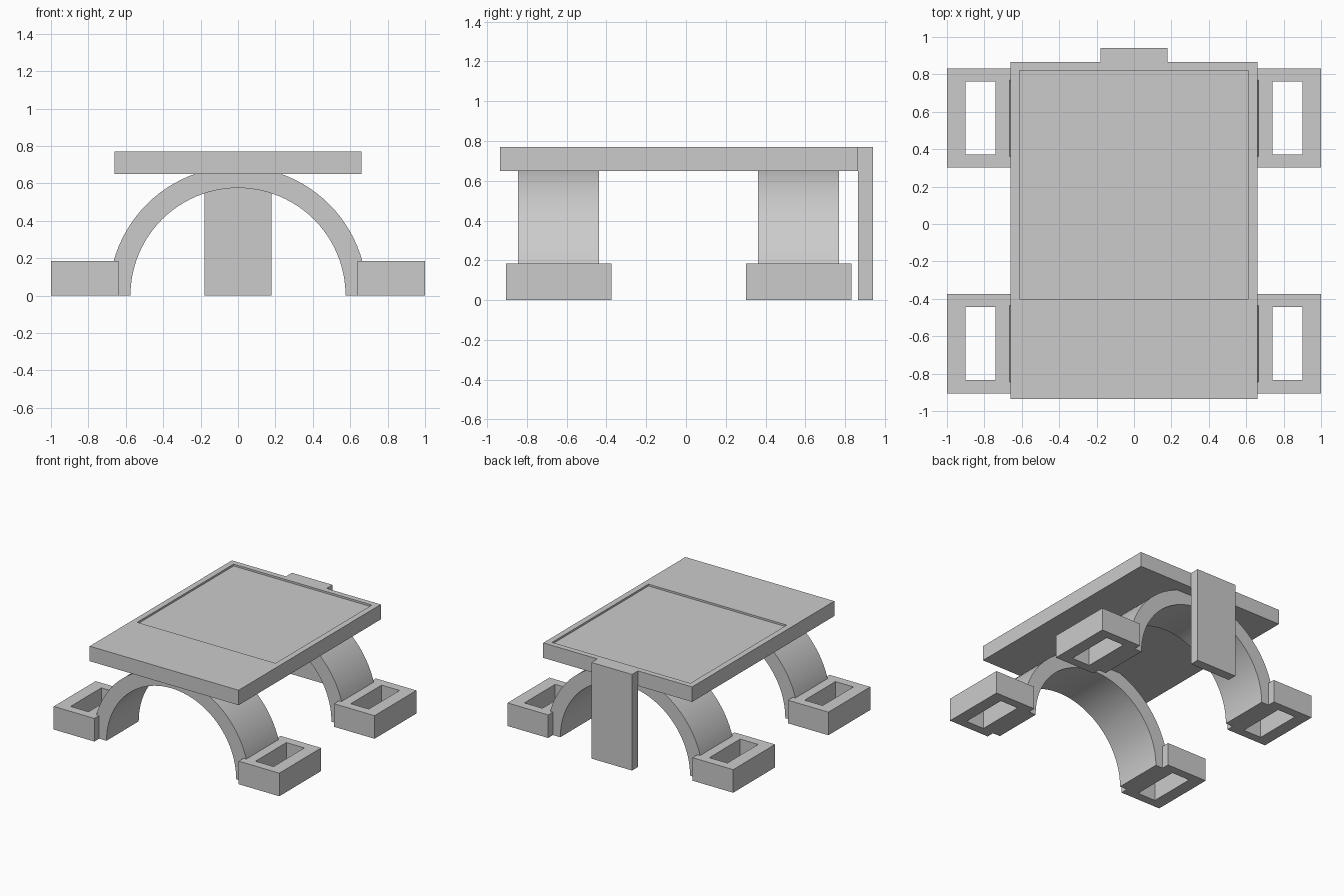
import bpy
import bmesh
from math import cos, sin, pi

if "Cube" in bpy.data.objects:
    bpy.data.objects.remove(bpy.data.objects["Cube"], do_unlink=True)

grey = bpy.data.materials.new("light_grey")
grey.use_nodes = True
colour = (0.6, 0.6, 0.6, 1)
grey.diffuse_color = colour
grey.node_tree.nodes["Principled BSDF"].inputs["Base Color"].default_value = colour


def loft(name, loops, ring=False):
    """Join loops of points with quads; close as a ring or cap both ends."""
    bm = bmesh.new()
    rows = [[bm.verts.new(p) for p in loop] for loop in loops]
    n = len(rows[0])
    pairs = list(zip(rows, rows[1:]))
    if ring:
        pairs.append((rows[-1], rows[0]))
    else:
        bm.faces.new(rows[0])
        bm.faces.new(rows[-1])
    for a, b in pairs:
        for i in range(n):
            j = (i + 1) % n
            bm.faces.new((a[i], a[j], b[j], b[i]))
    bmesh.ops.recalc_face_normals(bm, faces=bm.faces)
    mesh = bpy.data.meshes.new(name)
    bm.to_mesh(mesh)
    bm.free()
    mesh.materials.append(grey)
    obj = bpy.data.objects.new(name, mesh)
    bpy.context.collection.objects.link(obj)
    return obj


def rect(x0, x1, y0, y1, z):
    return [(x0, y0, z), (x1, y0, z), (x1, y1, z), (x0, y1, z)]


# Table top with a shallow rectangular recess
top, under, half = 0.77, 0.65, 0.66
outer = (-half, half, -0.935, 0.865)
recess = (-0.613, 0.613, -0.40, 0.82)
loft("top_plate", [rect(*outer, under), rect(*outer, top),
                   rect(*recess, top), rect(*recess, top - 0.015)])

# Upright panel at the back
panel = (-0.18, 0.18, 0.865, 0.94)
loft("back_panel", [rect(*panel, 0), rect(*panel, top)])

# Two arches, each standing between a pair of hollow foot blocks
inner_r, outer_r, steps, foot_h = 0.575, 0.69, 48, 0.185
for place, yc in (("front", -0.64), ("back", 0.566)):
    y0, y1 = yc - 0.204, yc + 0.204
    sections = []
    for i in range(steps + 1):
        a = pi * i / steps
        sections.append([(r * cos(a), y, r * sin(a)) for r, y in
                         ((inner_r, y0), (outer_r, y0), (outer_r, y1), (inner_r, y1))])
    arch = loft(place + "_arch", sections)
    bpy.ops.object.select_all(action="DESELECT")
    arch.select_set(True)
    bpy.context.view_layer.objects.active = arch
    bpy.ops.object.shade_smooth_by_angle()

    for side, s in (("left", 1), ("right", -1)):
        block = (s * 0.64, s, yc - 0.265, yc + 0.265)
        hole = (s * 0.74, s * 0.9, yc - 0.195, yc + 0.195)
        loft(place + "_" + side + "_foot",
             [rect(*block, 0), rect(*block, foot_h),
              rect(*hole, foot_h), rect(*hole, 0)], ring=True)
